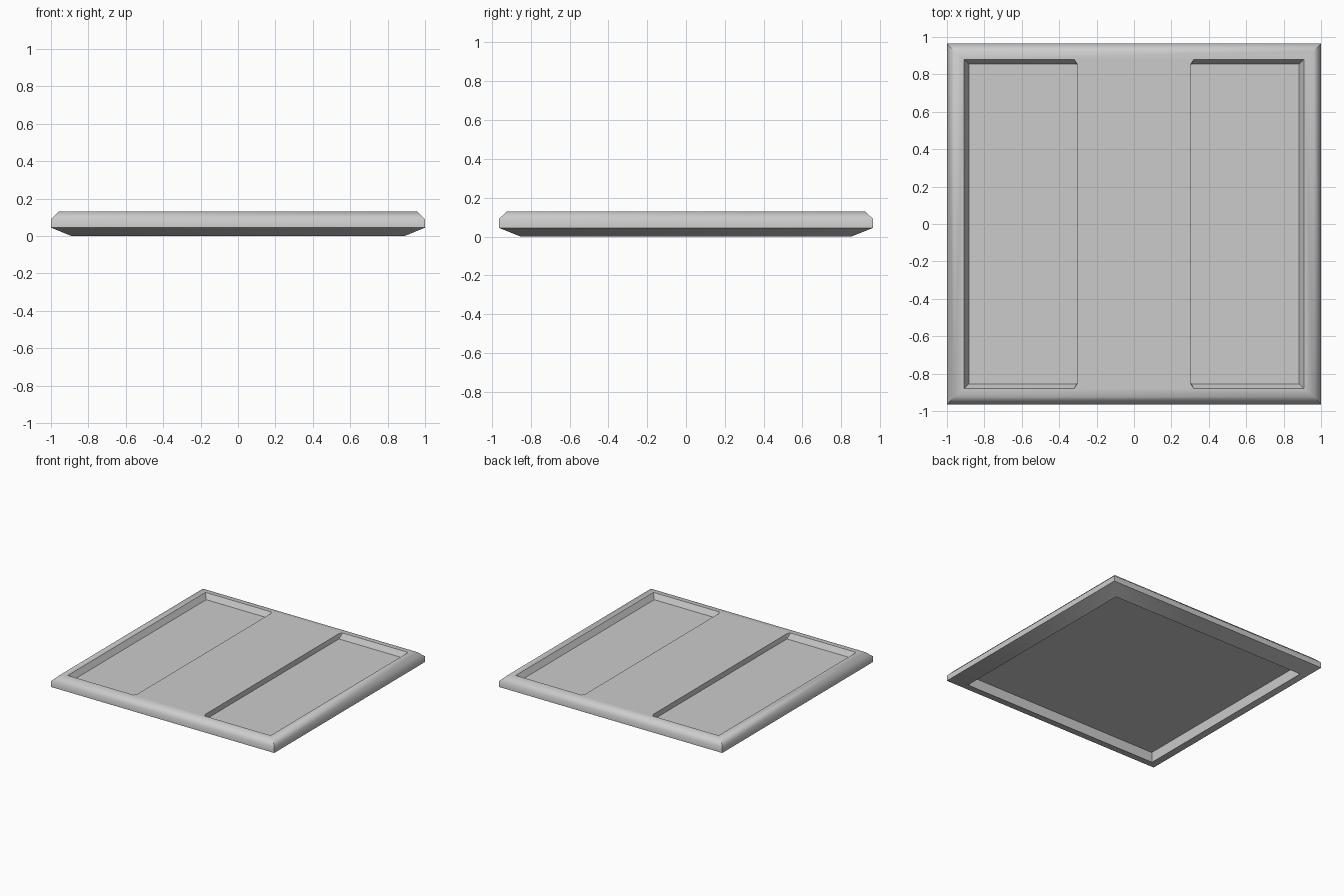
import bpy, bmesh

if "Cube" in bpy.data.objects:
    bpy.data.objects.remove(bpy.data.objects["Cube"])

TOP, FLOOR, RECESS = 0.13, 0.087, 0.08


def loft(name, rings):
    """Closed solid through equal-length rings of points, capped at both ends."""
    bm = bmesh.new()
    loops = [[bm.verts.new(p) for p in ring] for ring in rings]
    n = len(loops[0])
    for a, b in zip(loops, loops[1:]):
        for i in range(n):
            j = (i + 1) % n
            bm.faces.new((a[i], a[j], b[j], b[i]))
    bm.faces.new(loops[0][::-1])
    bm.faces.new(loops[-1])
    bmesh.ops.recalc_face_normals(bm, faces=bm.faces[:])
    mesh = bpy.data.meshes.new(name)
    bm.to_mesh(mesh)
    bm.free()
    obj = bpy.data.objects.new(name, mesh)
    bpy.context.collection.objects.link(obj)
    return obj


def rect(x, y, z):
    return [(-x, -y, z), (x, -y, z), (x, y, z), (-x, y, z)]


def pocket_ring(inset, z, side):
    """Outline of one pocket: sloped outer walls, clipped inner corners."""
    x, y = 0.908 - inset, 0.88 - inset
    clip = 0.015 - inset * 0.5
    half = [(0.305 + clip, y), (0.305, y - clip * 1.5)]
    pts = [(x, -y), (x, y)] + half + [(px, -py) for px, py in reversed(half)]
    return [(side * px, py, z) for px, py in pts]


# Slab: hollow underside, sloped foot, short side, chamfered top
tile = loft("tile_body", [
    rect(0.885, 0.85, RECESS),
    rect(0.89, 0.853, 0.0),
    rect(1.0, 0.965, 0.045),
    rect(1.0, 0.965, 0.09),
    rect(0.96, 0.922, TOP),
])

# Two mirrored shallow pockets in the top
for side, label in ((-1, "left"), (1, "right")):
    cutter = loft(label + "_pocket_cutter", [
        pocket_ring(0.025, FLOOR, side),
        pocket_ring(0.0, TOP, side),
        pocket_ring(0.0, TOP + 0.1, side),
    ])
    cutter.hide_render = True
    cutter.hide_set(True)
    cut = tile.modifiers.new(label + "_pocket", "BOOLEAN")
    cut.operation = "DIFFERENCE"
    cut.solver = "EXACT"
    cut.object = cutter

# Soft top chamfer, crisp edges elsewhere
bpy.context.view_layer.objects.active = tile
tile.select_set(True)
for mod in list(tile.modifiers):
    bpy.ops.object.modifier_apply(modifier=mod.name)
bpy.ops.object.shade_smooth_by_angle(angle=0.87)
